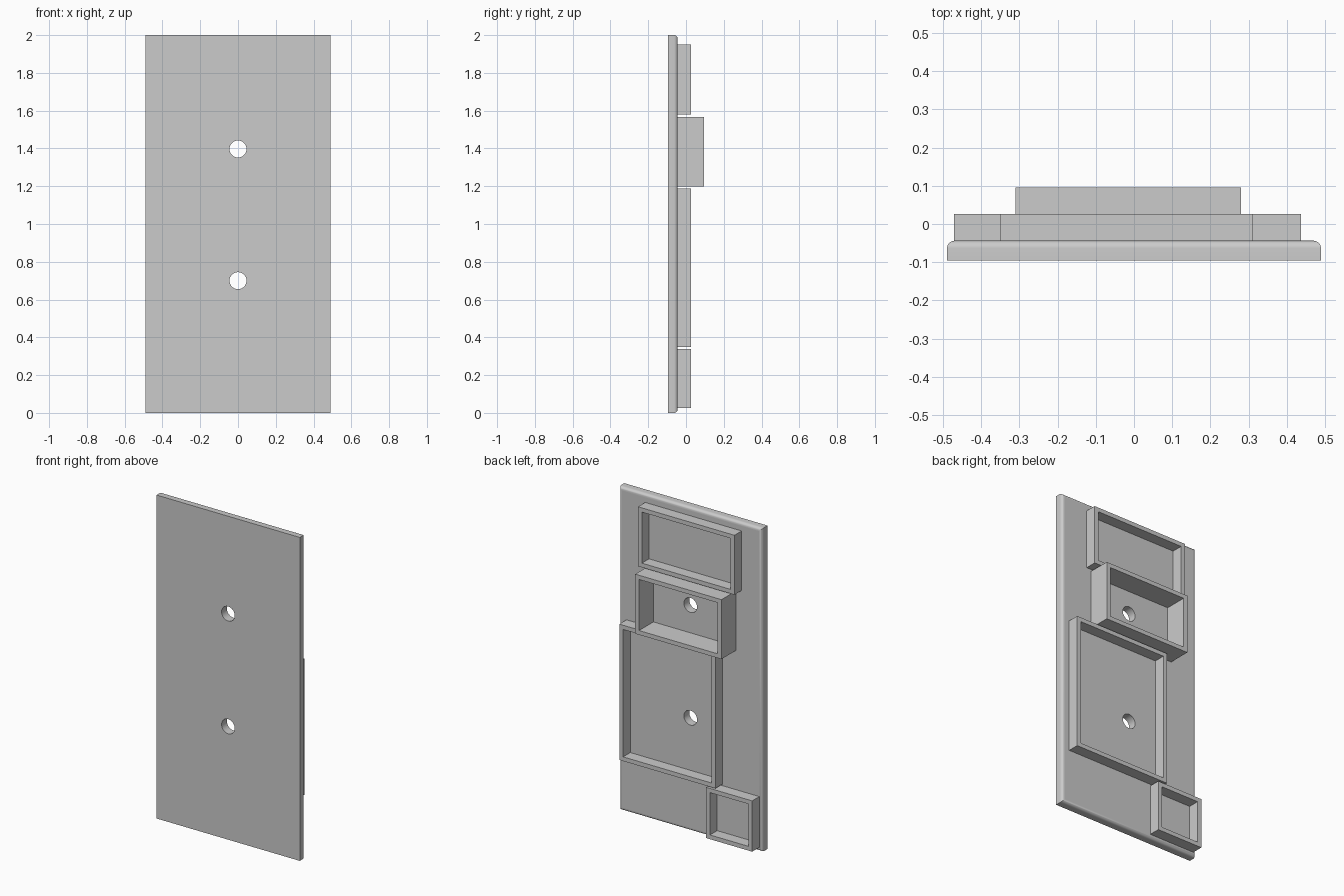
import bpy, bmesh
from mathutils import Matrix, Vector

cube = bpy.data.objects.get("Cube")
if cube:
    bpy.data.objects.remove(cube, do_unlink=True)

MM = 0.0175                      # design unit
FRONT = -5.5 * MM                # front face of the plate
BACK = FRONT + 3 * MM            # back face of the plate
WIDTH, HEIGHT = 0.98, 2.0

grey = bpy.data.materials.new("plain_grey")
grey.use_nodes = True
colour = (0.6, 0.6, 0.6, 1)
grey.diffuse_color = colour
grey.node_tree.nodes["Principled BSDF"].inputs["Base Color"].default_value = colour


def add_object(name, bm):
    bmesh.ops.recalc_face_normals(bm, faces=bm.faces)
    mesh = bpy.data.meshes.new(name)
    bm.to_mesh(mesh)
    bm.free()
    mesh.materials.append(grey)
    obj = bpy.data.objects.new(name, mesh)
    bpy.context.collection.objects.link(obj)
    return obj


def tray_wall(name, x0, x1, z0, z1, depth, wall=1.5 * MM):
    """Rectangular rim standing on the back of the plate."""
    bm = bmesh.new()
    start = BACK - 0.002
    loops = []
    for y in (start, BACK + depth):
        for t in (0, wall):
            corners = [(x0 + t, z0 + t), (x1 - t, z0 + t), (x1 - t, z1 - t), (x0 + t, z1 - t)]
            loops.append([bm.verts.new((x, y, z)) for x, z in corners])
    low_out, low_in, high_out, high_in = loops
    # Join the four loops into a closed rectangular ring
    for a, b in ((low_out, low_in), (low_in, high_in), (high_in, high_out), (high_out, low_out)):
        for i in range(4):
            j = (i + 1) % 4
            bm.faces.new((a[i], a[j], b[j], b[i]))
    return add_object(name, bm)


# Plate with rounded back edges
bm = bmesh.new()
middle = (FRONT + BACK) / 2
size = Matrix.Diagonal((WIDTH, BACK - FRONT, HEIGHT, 1))
place = Matrix.Translation((0, middle, HEIGHT / 2))
bmesh.ops.create_cube(bm, size=1, matrix=place @ size)
rim = [e for e in bm.edges if all(v.co.y > BACK - 0.001 for v in e.verts)]
bmesh.ops.bevel(bm, geom=rim, offset=0.02, segments=8, profile=0.5, affect='EDGES')
plate = add_object("wall_plate", bm)

# Two round through holes
for z in (0.7, 1.397):
    bm = bmesh.new()
    turn = Matrix.Translation((0, middle, z)) @ Matrix.Rotation(1.5707963, 4, 'X')
    bmesh.ops.create_cone(bm, cap_ends=True, segments=48, radius1=0.045,
                          radius2=0.045, depth=0.2, matrix=turn)
    cutter = add_object("hole_cutter", bm)
    cutter.hide_render = True
    mod = plate.modifiers.new("hole", 'BOOLEAN')
    mod.operation = 'DIFFERENCE'
    mod.solver = 'EXACT'
    mod.object = cutter
    bpy.context.view_layer.objects.active = plate
    bpy.ops.object.modifier_apply(modifier=mod.name)
    bpy.data.objects.remove(cutter, do_unlink=True)

# Smooth the rounded edges and hole walls, keep the broad faces flat
for o in bpy.context.selected_objects:
    o.select_set(False)
plate.select_set(True)
bpy.context.view_layer.objects.active = plate
bpy.ops.object.shade_smooth_by_angle(angle=0.5)
for face in plate.data.polygons:
    if abs(face.normal.y) > 0.999:
        face.use_smooth = False

# Rims on the back, from top to bottom
tray_wall("top_tray", -0.35, 0.31, 1.581, 1.949, 4 * MM)
tray_wall("deep_tray", -0.31, 0.28, 1.199, 1.567, 8 * MM)
tray_wall("main_tray", -0.22, 0.438, 0.349, 1.189, 4 * MM)
tray_wall("small_tray", -0.471, -0.156, 0.025, 0.339, 4 * MM)
